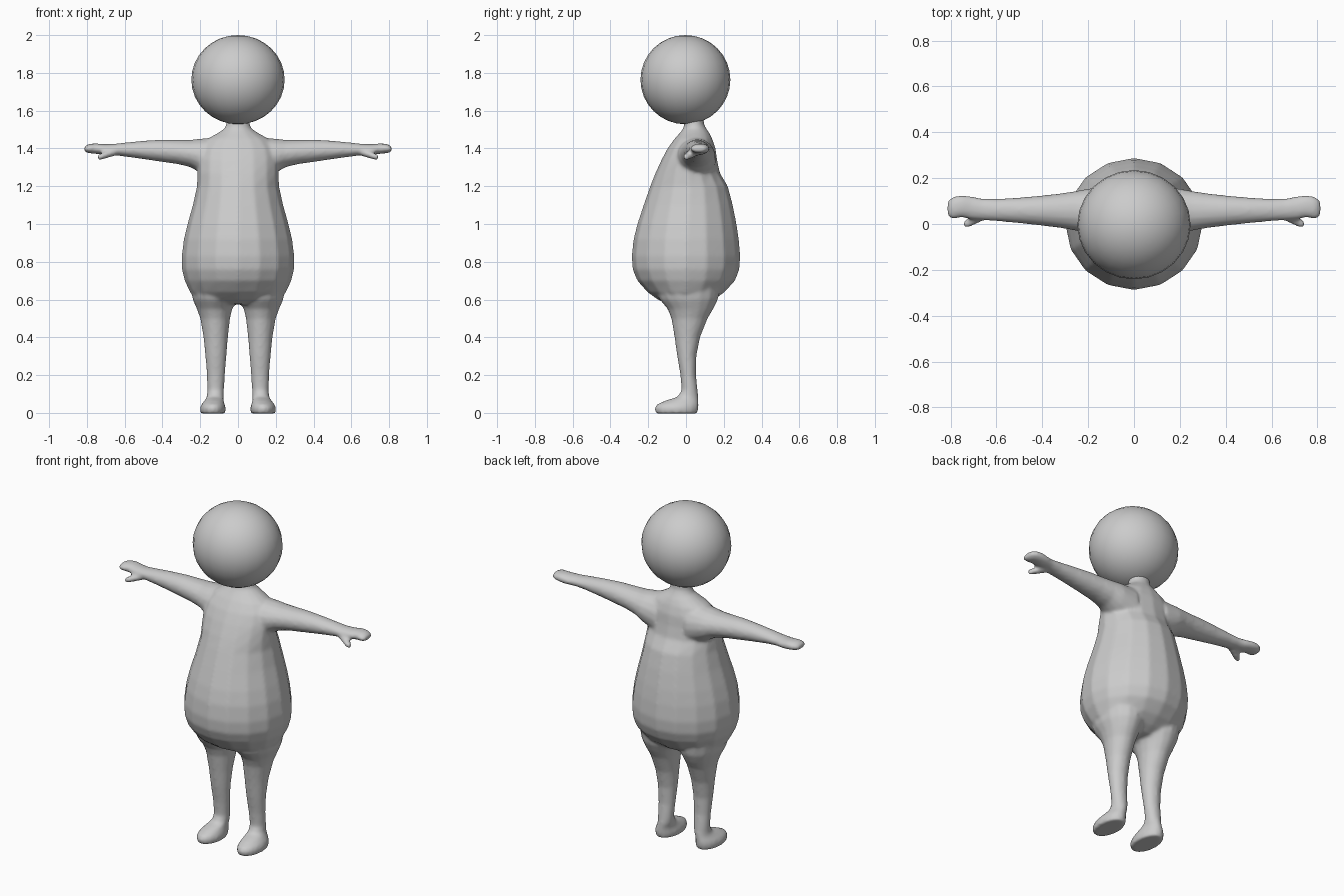
import bpy, bmesh, math

grey = bpy.data.materials.new("plain grey")
grey.diffuse_color = (0.6, 0.6, 0.6, 1)


def loft(bm, rings, place, sides=16):
    """Closed tube through ellipses given as (station, a_min, a_max, b_min, b_max)."""
    loops = []
    for s, a0, a1, b0, b1 in rings:
        loop = []
        for i in range(sides):
            t = 2 * math.pi * i / sides
            a = (a0 + a1) / 2 + (a1 - a0) / 2 * math.cos(t)
            b = (b0 + b1) / 2 + (b1 - b0) / 2 * math.sin(t)
            loop.append(bm.verts.new(place(s, a, b)))
        loops.append(loop)
    faces = [bm.faces.new(loops[0]), bm.faces.new(loops[-1])]
    for p, q in zip(loops, loops[1:]):
        for i in range(sides):
            j = (i + 1) % sides
            faces.append(bm.faces.new((p[i], p[j], q[j], q[i])))
    bmesh.ops.recalc_face_normals(bm, faces=faces)


def finish(name, bm):
    me = bpy.data.meshes.new(name)
    bm.to_mesh(me)
    bm.free()
    me.polygons.foreach_set("use_smooth", [True] * len(me.polygons))
    me.materials.append(grey)
    ob = bpy.data.objects.new(name, me)
    bpy.context.collection.objects.link(ob)
    return ob


# z, half width, y back and front limits
torso = [(0.575, 0.15, -0.09, 0.10), (0.60, 0.225, -0.15, 0.15),
         (0.64, 0.255, -0.205, 0.205), (0.70, 0.283, -0.258, 0.26),
         (0.76, 0.298, -0.283, 0.283), (0.83, 0.299, -0.288, 0.288),
         (0.92, 0.287, -0.278, 0.28), (1.0, 0.268, -0.258, 0.268),
         (1.1, 0.24, -0.225, 0.248), (1.2, 0.218, -0.19, 0.222),
         (1.27, 0.215, -0.162, 0.18), (1.34, 0.215, -0.13, 0.165),
         (1.40, 0.205, -0.098, 0.157), (1.45, 0.165, -0.062, 0.14),
         (1.48, 0.11, -0.035, 0.125), (1.505, 0.072, -0.015, 0.108),
         (1.53, 0.062, -0.01, 0.095), (1.60, 0.062, -0.01, 0.095)]

# z, x limits, y limits; foot included
leg = [(-0.004, 0.068, 0.198, -0.16, 0.06), (0.025, 0.064, 0.202, -0.168, 0.067),
       (0.045, 0.07, 0.194, -0.155, 0.068), (0.065, 0.076, 0.178, -0.11, 0.067),
       (0.085, 0.076, 0.165, -0.045, 0.066), (0.12, 0.074, 0.163, -0.024, 0.062),
       (0.20, 0.069, 0.165, -0.03, 0.053), (0.30, 0.061, 0.173, -0.047, 0.055),
       (0.40, 0.053, 0.183, -0.061, 0.075), (0.50, 0.042, 0.2, -0.078, 0.115),
       (0.55, 0.03, 0.218, -0.098, 0.145), (0.60, 0.005, 0.24, -0.14, 0.17),
       (0.66, 0.0, 0.25, -0.16, 0.18)]

# x, y limits, z limits; hand included
arm = [(0.10, -0.06, 0.16, 1.22, 1.46), (0.20, -0.045, 0.155, 1.27, 1.452),
       (0.25, -0.03, 0.145, 1.30, 1.446), (0.32, -0.018, 0.134, 1.317, 1.446),
       (0.40, -0.008, 0.125, 1.328, 1.447), (0.50, 0.003, 0.116, 1.343, 1.441),
       (0.60, 0.012, 0.11, 1.357, 1.431), (0.66, 0.016, 0.111, 1.364, 1.424),
       (0.71, 0.02, 0.121, 1.366, 1.423), (0.75, 0.028, 0.127, 1.371, 1.427),
       (0.785, 0.022, 0.122, 1.374, 1.425), (0.805, 0.026, 0.11, 1.378, 1.417),
       (0.814, 0.04, 0.095, 1.387, 1.409)]
thumb = [(0.64, 0.02, 0.08, 1.365, 1.405), (0.68, 0.003, 0.06, 1.352, 1.392),
         (0.715, -0.014, 0.035, 1.341, 1.379), (0.737, -0.019, 0.018, 1.338, 1.37),
         (0.746, -0.013, 0.006, 1.344, 1.362)]

# Body: torso, legs and arms fused into one smooth skin
bm = bmesh.new()
loft(bm, [(z, -w, w, y0, y1) for z, w, y0, y1 in torso], lambda s, a, b: (a, b, s))
for side in (-1, 1):
    loft(bm, leg, lambda s, a, b: (side * a, b, s))
    loft(bm, arm, lambda s, a, b: (side * s, a, b))
    loft(bm, thumb, lambda s, a, b: (side * s, a, b), 10)
body = finish("body", bm)
fuse = body.modifiers.new("fuse", 'REMESH')
fuse.mode = 'VOXEL'
fuse.voxel_size = 0.009
fuse.use_smooth_shade = True
soften = body.modifiers.new("soften", 'SMOOTH')
soften.factor = 0.5
soften.iterations = 8

# Head: slightly squashed ball
bm = bmesh.new()
bmesh.ops.create_uvsphere(bm, u_segments=24, v_segments=16, radius=1)
for v in bm.verts:
    v.co = (v.co.x * 0.247, v.co.y * 0.238 - 0.003, v.co.z * 0.236 + 1.764)
finish("head", bm)
